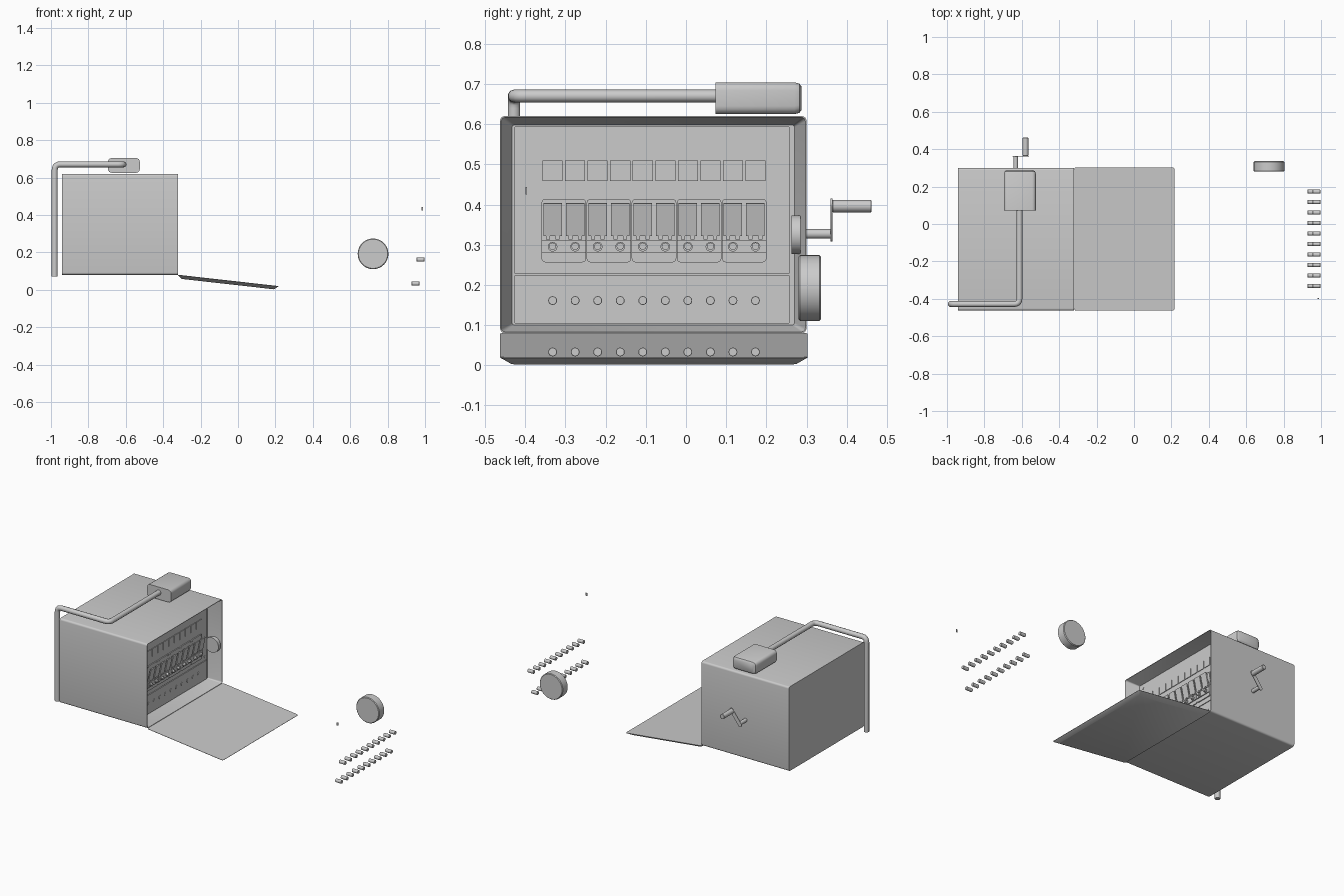
import bpy, bmesh, math
from mathutils import Vector, Matrix

if "Cube" in bpy.data.objects:
    bpy.data.objects.remove(bpy.data.objects["Cube"])

AX = {'x': lambda u, v, d: (d, u, v), 'y': lambda u, v, d: (u, d, v), 'z': lambda u, v, d: (u, v, d)}


def finish(bm, name, smooth=False):
    bmesh.ops.recalc_face_normals(bm, faces=bm.faces)
    me = bpy.data.meshes.new(name)
    bm.to_mesh(me)
    bm.free()
    ob = bpy.data.objects.new(name, me)
    bpy.context.collection.objects.link(ob)
    if smooth:
        bpy.ops.object.select_all(action='DESELECT')
        ob.select_set(True)
        bpy.context.view_layer.objects.active = ob
        bpy.ops.object.shade_smooth_by_angle(angle=math.radians(35))
    return ob


def rounded_rect(u0, u1, v0, v1, r, n=4):
    pts = []
    for i, (cu, cv) in enumerate([(u1 - r, v1 - r), (u0 + r, v1 - r), (u0 + r, v0 + r), (u1 - r, v0 + r)]):
        for k in range(n + 1):
            a = math.pi / 2 * (i + k / n)
            pts.append((cu + r * math.cos(a), cv + r * math.sin(a)))
    return pts


def loft(name, axis, sections, matrix=None, smooth=True):
    """Skin rounded rectangles (u0, u1, v0, v1, radius, depth) and cap both ends."""
    bm = bmesh.new()
    rings = [[bm.verts.new(AX[axis](u, v, s[5])) for u, v in rounded_rect(*s[:5])] for s in sections]
    for a, b in zip(rings, rings[1:]):
        for i in range(len(a)):
            j = (i + 1) % len(a)
            bm.faces.new((a[i], a[j], b[j], b[i]))
    bm.faces.new(rings[0])
    bm.faces.new(rings[-1])
    if matrix:
        bm.transform(matrix)
    return finish(bm, name, smooth)


def box(name, x, y, z, matrix=None):
    bm = bmesh.new()
    bmesh.ops.create_cube(bm, size=1)
    lo, hi = Vector((x[0], y[0], z[0])), Vector((x[1], y[1], z[1]))
    for v in bm.verts:
        v.co = Vector(((lo + hi)[i] / 2 + v.co[i] * (hi - lo)[i] for i in range(3)))
    if matrix:
        bm.transform(matrix)
    return finish(bm, name)


def rod(name, axis, u, v, d0, d1, r, n=16, bevel=0):
    bm = bmesh.new()
    prof = [(r - bevel, d0), (r, d0 + bevel), (r, d1 - bevel), (r - bevel, d1)] if bevel else [(r, d0), (r, d1)]
    rings = [[bm.verts.new(AX[axis](u + q * math.cos(2 * math.pi * i / n), v + q * math.sin(2 * math.pi * i / n), d))
              for i in range(n)] for q, d in prof]
    for a, b in zip(rings, rings[1:]):
        for i in range(n):
            bm.faces.new((a[i], a[(i + 1) % n], b[(i + 1) % n], b[i]))
    bm.faces.new(rings[0])
    bm.faces.new(rings[-1])
    return finish(bm, name, True)


def pipe(name, pts, r, fillet):
    pts = [Vector(p) for p in pts]
    path = [pts[0]]
    for a, b, c in zip(pts, pts[1:], pts[2:]):
        p, q = b + (a - b).normalized() * fillet, b + (c - b).normalized() * fillet
        for k in range(6):
            t = k / 5
            path.append(p * (1 - t) ** 2 + b * 2 * t * (1 - t) + q * t * t)
    path.append(pts[-1])
    cu = bpy.data.curves.new(name, 'CURVE')
    cu.dimensions = '3D'
    cu.bevel_depth = r
    cu.bevel_resolution = 3
    cu.use_fill_caps = True
    sp = cu.splines.new('POLY')
    sp.points.add(len(path) - 1)
    for s, p in zip(sp.points, path):
        s.co = (*p, 1)
    ob = bpy.data.objects.new(name, cu)
    bpy.context.collection.objects.link(ob)


# cabinet shell with a drafted recess at the front
P = -0.40
loft("cabinet", 'x', [
    (-0.463, 0.30, 0.08, 0.62, 0.012, -0.94),
    (-0.463, 0.30, 0.08, 0.62, 0.012, -0.32),
    (-0.460, 0.297, 0.083, 0.617, 0.010, -0.32),
    (-0.433, 0.27, 0.10, 0.598, 0.006, P - 0.006)])

# door lying open on its hinge line
tilt = Matrix.Translation((-0.32, 0, 0.08)) @ Matrix.Rotation(math.atan2(0.06, 0.535), 4, 'Y')
loft("door", 'z', [(0, 0.54, -0.463, 0.303, 0.012, 0), (0, 0.54, -0.463, 0.303, 0.012, -0.002),
                   (0.022, 0.518, -0.435, 0.275, 0.008, -0.02)], tilt)

# face panels
loft("upper_panel", 'x', [(-0.428, 0.259, 0.228, 0.594, 0.004, P - 0.01), (-0.428, 0.259, 0.228, 0.594, 0.004, P)])
loft("lower_panel", 'x', [(-0.428, 0.259, 0.104, 0.224, 0.004, P - 0.01), (-0.428, 0.259, 0.104, 0.224, 0.004, P)])
for y in (-0.398, 0.233):
    for z in (0.253, 0.568):
        rod("panel_screw", 'x', y, z, P - 0.005, P + 0.003, 0.008)
rod("crank_bearing", 'y', -0.37, 0.325, 0.262, 0.285, 0.048, 32)

# ten repeated columns: window, drop flap, knob, socket and loose plugs
cols = [-0.332 + 0.0561 * i for i in range(10)]
for y in cols:
    box("window_tile", (P - 0.005, P + 0.004), (y - 0.025, y + 0.025), (0.459, 0.509))
    lean = Matrix.Translation((P + 0.012, y, 0.322)) @ Matrix.Rotation(math.radians(12), 4, 'Y')
    box("drop_flap", (-0.004, 0.003), (-0.023, 0.023), (0, 0.083), lean)
    for s in (-0.012, 0.012):
        box("flap_hinge", (P, P + 0.016), (y + s - 0.005, y + s + 0.005), (0.313, 0.322))
    rod("knob_collar", 'x', y, 0.295, P, P + 0.017, 0.012)
    rod("knob", 'x', y, 0.296, P, P + 0.026, 0.009)
    rod("socket", 'x', y, 0.168, P - 0.005, P + 0.003, 0.0115)
    rod("upper_plug", 'x', y, 0.161, 0.955, 0.996, 0.011, bevel=0.001)
    rod("lower_plug", 'x', y, 0.033, 0.928, 0.970, 0.011, bevel=0.001)

# paired drop-flap modules
for i in range(5):
    y = cols[2 * i] + 0.028
    loft("module_plate", 'x', [(y - 0.0555, y + 0.0555, 0.256, 0.414, 0.01, P - 0.005),
                               (y - 0.0555, y + 0.0555, 0.256, 0.414, 0.01, P + 0.006)])
    box("module_shelf", (P, P + 0.012), (y - 0.0555, y + 0.0555), (0.279, 0.312))
    for s in (-0.045, 0.045):
        rod("module_screw", 'x', y + s, 0.408, P, P + 0.009, 0.003, 8)

# cable pipe and handset block on the roof
pipe("roof_pipe", [(-0.98, -0.428, 0.07), (-0.98, -0.428, 0.67), (-0.612, -0.428, 0.67), (-0.612, 0.09, 0.67)],
     0.016, 0.03)
loft("roof_block", 'y', [
    (-0.695, -0.525, 0.625, 0.704, 0.02, 0.073), (-0.695, -0.525, 0.625, 0.704, 0.02, 0.270),
    (-0.691, -0.529, 0.628, 0.701, 0.02, 0.282), (-0.680, -0.540, 0.636, 0.693, 0.018, 0.288)])

# side crank
sx, sz, hx, hz = -0.632, 0.327, -0.580, 0.396
rod("crank_shaft", 'y', sx, sz, 0.29, 0.364, 0.012)
rod("crank_grip", 'y', hx, hz, 0.364, 0.462, 0.0155, bevel=0.002)
L = math.hypot(hx - sx, hz - sz)
turn = Matrix.Translation((sx, 0.362, sz)) @ Matrix.Rotation(-math.atan2(hz - sz, hx - sx), 4, 'Y')
loft("crank_arm", 'y', [(-0.02, L + 0.02, -0.013, 0.013, 0.012, -0.002),
                        (-0.02, L + 0.02, -0.013, 0.013, 0.012, 0.002)], turn)

# loose disc and small key pin
rod("loose_disc", 'y', 0.722, 0.192, 0.28, 0.336, 0.082, 48, bevel=0.004)
box("key_pin", (0.98, 0.989), (-0.400, -0.396), (0.425, 0.443))
